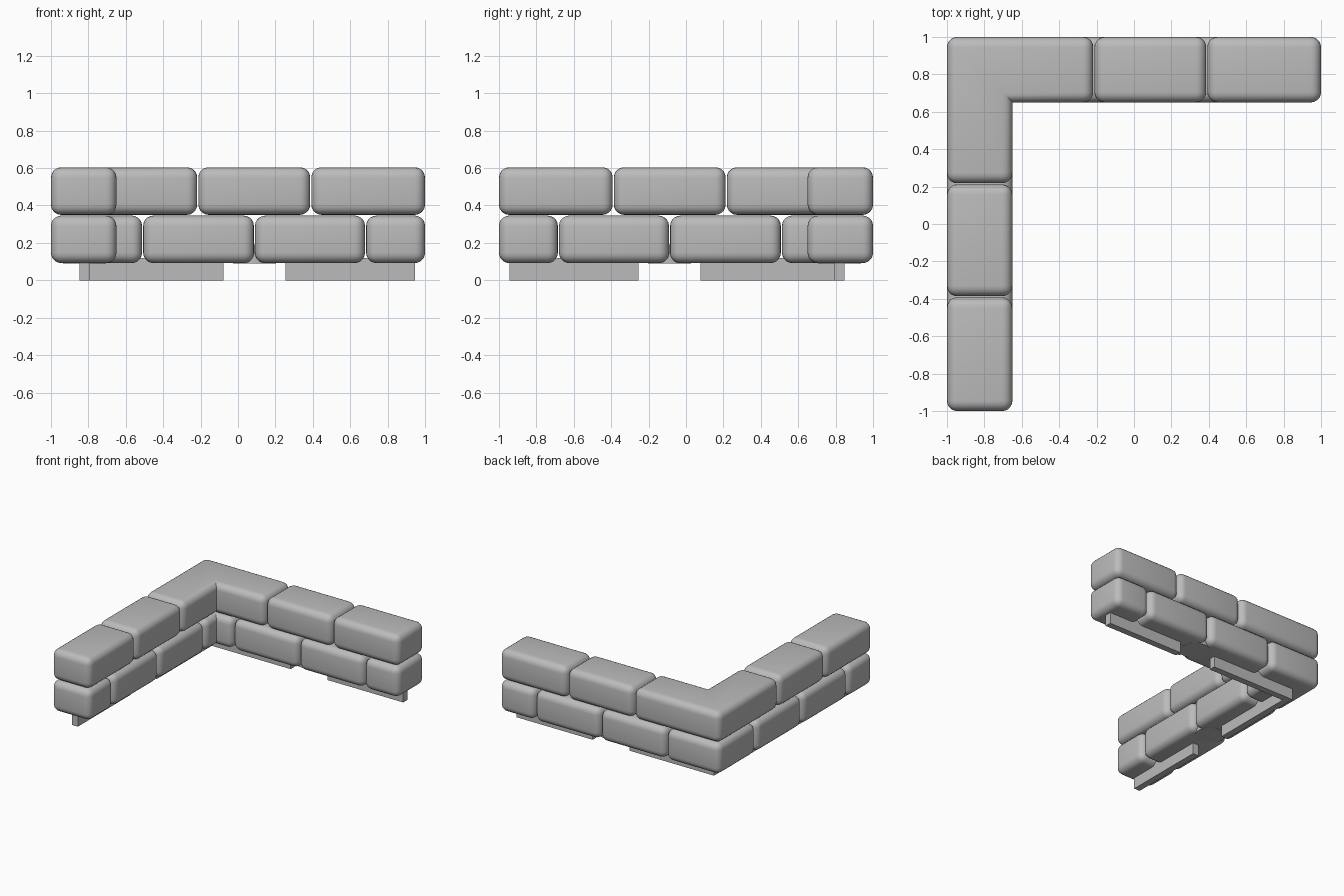
import bpy, bmesh
from mathutils import Vector

cube = bpy.data.objects.get("Cube")
if cube:
    bpy.data.objects.remove(cube, do_unlink=True)

stone = bpy.data.materials.new("stone_grey")
stone.use_nodes = True
GREY = (0.5, 0.5, 0.5, 1)
stone.diffuse_color = GREY
stone.node_tree.nodes["Principled BSDF"].inputs["Base Color"].default_value = GREY

THICK = 0.35   # wall thickness
ROUND = 0.055  # rounding of the brick edges
GAP = 0.003    # half joint between bricks


def prism(name, outline, z0, z1, rounded=0):
    """Extrude a counter-clockwise outline; round all but the inner corner edge."""
    bm = bmesh.new()
    base = bm.faces.new([bm.verts.new((x, y, z0)) for x, y in outline])
    top = bmesh.ops.extrude_face_region(bm, geom=[base])["geom"]
    moved = [v for v in top if isinstance(v, bmesh.types.BMVert)]
    bmesh.ops.translate(bm, verts=moved, vec=Vector((0, 0, z1 - z0)))
    bmesh.ops.recalc_face_normals(bm, faces=bm.faces)
    if rounded:
        edges = [e for e in bm.edges if e.is_convex]
        bmesh.ops.bevel(bm, geom=edges, offset=rounded, segments=5,
                        profile=0.5, affect='EDGES', clamp_overlap=True)
    mesh = bpy.data.meshes.new(name)
    bm.to_mesh(mesh)
    bm.free()
    mesh.materials.append(stone)
    obj = bpy.data.objects.new(name, mesh)
    bpy.context.collection.objects.link(obj)
    if rounded:
        bpy.ops.object.select_all(action='DESELECT')
        obj.select_set(True)
        bpy.context.view_layer.objects.active = obj
        bpy.ops.object.shade_smooth_by_angle(angle=0.6)
    return obj


def rect(x0, x1, y0, y1):
    return [(x0, y0), (x1, y0), (x1, y1), (x0, y1)]


def corner(outer, inner, end):
    """L outline; the two arms mirror each other across the line y = -x."""
    return [(-outer, -end), (-inner, -end), (-inner, inner),
            (end, inner), (end, outer), (-outer, outer)]


def both_arms(name, start, end, inner, outer, z0, z1, rounded=0):
    """One block on the back arm and its mirror on the side arm."""
    prism("back_" + name, rect(start, end, inner, outer), z0, z1, rounded)
    prism("side_" + name, rect(-outer, -inner, -end, -start), z0, z1, rounded)


# Two courses of rounded bricks with staggered joints
courses = {
    "lower": (0.092, 0.346, [-0.51, 0.088, 0.682, 1]),
    "upper": (0.35, 0.604, [-0.215, 0.389, 1]),
}
for course, (z0, z1, joints) in courses.items():
    prism(course + "_corner_brick", corner(1, 1 - THICK, joints[0] - GAP), z0, z1, ROUND)
    for i, (a, b) in enumerate(zip(joints, joints[1:])):
        end = b if b == 1 else b - GAP
        both_arms(f"{course}_brick_{i + 1}", a + GAP, end, 1 - THICK, 1, z0, z1, ROUND)

# Thin foot rails under the wall
prism("corner_foot_rail", corner(0.848, 0.795, -0.078), 0, 0.12)
both_arms("foot_rail", 0.255, 0.945, 0.795, 0.848, 0, 0.12)

# Round plugs filling the joint between the rails
for name, x, y in (("back_plug", 0.088, 0.82), ("side_plug", -0.82, -0.088)):
    bpy.ops.mesh.primitive_cylinder_add(vertices=32, radius=0.115, depth=0.1,
                                        location=(x, y, 0.141))
    plug = bpy.context.object
    plug.name = name
    plug.data.materials.append(stone)
    bpy.ops.object.shade_smooth_by_angle(angle=0.6)
